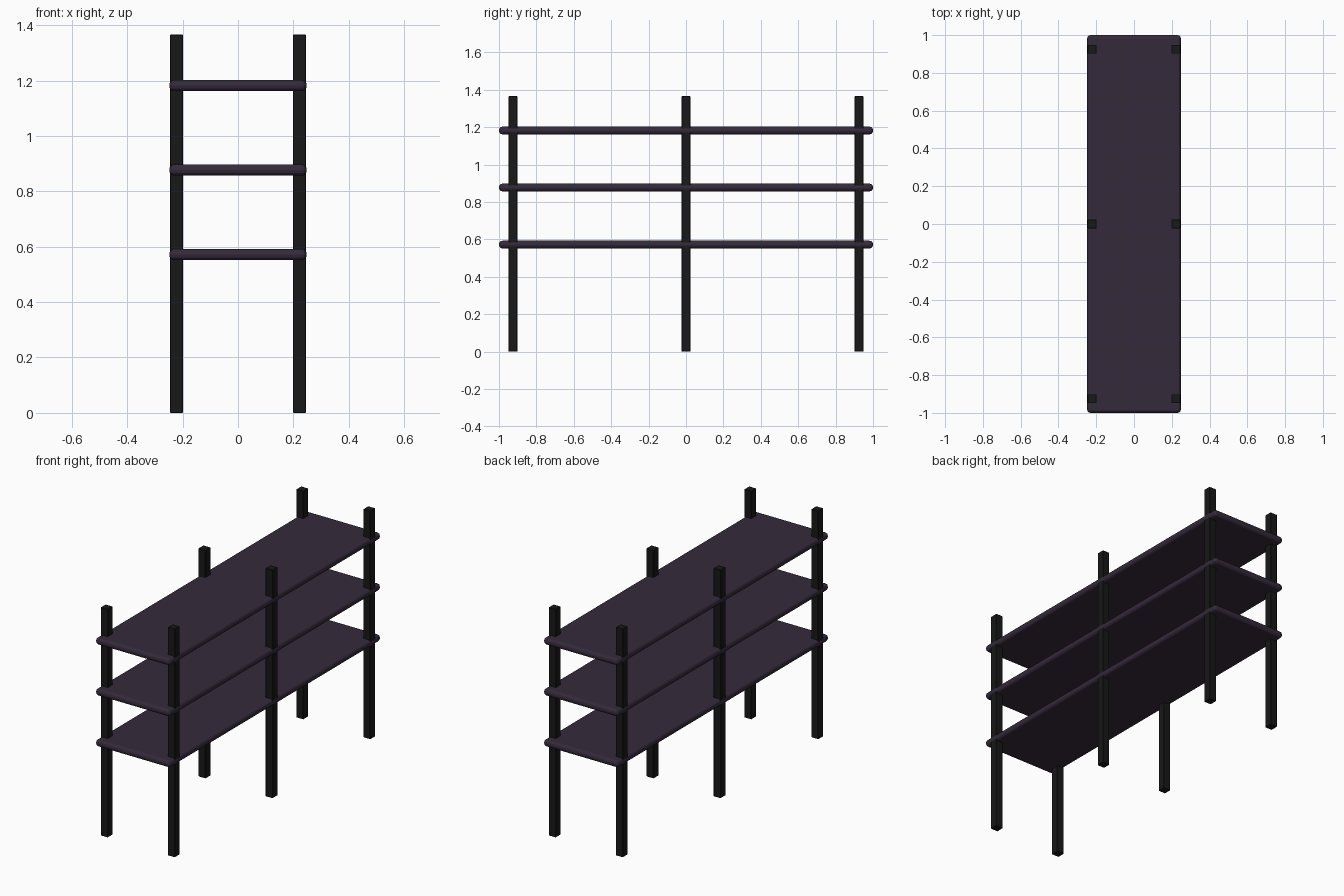
import bpy

if "Cube" in bpy.data.objects:
    bpy.data.objects.remove(bpy.data.objects["Cube"])

def material(name, rgb):
    m = bpy.data.materials.new(name)
    m.diffuse_color = (*rgb, 1)
    m.use_nodes = True
    m.node_tree.nodes["Principled BSDF"].inputs["Base Color"].default_value = m.diffuse_color
    return m

SHELF = material("dark_plum", (0.035, 0.023, 0.043))
POST = material("black", (0.009, 0.009, 0.009))

def bevelled_box(name, size, centre, bevel, segments, mat):
    bpy.ops.mesh.primitive_cube_add(size=1, location=centre)
    ob = bpy.context.object
    ob.name = name
    ob.scale = size
    bpy.ops.object.transform_apply(location=False, rotation=False, scale=True)
    mod = ob.modifiers.new("rounded_edges", 'BEVEL')
    mod.width = bevel
    mod.segments = segments
    ob.data.materials.append(mat)
    return ob

# Three long shelves with rounded edges
for name, z in (("lower", 0.572), ("middle", 0.877), ("upper", 1.182)):
    bevelled_box(name + "_shelf", (0.496, 2.0, 0.041), (0, 0, z), 0.018, 3, SHELF)

# Six square posts, passing through the shelves
for side, x in (("left", -0.222), ("right", 0.222)):
    for place, y in (("front", -0.925), ("centre", 0), ("back", 0.925)):
        bevelled_box(f"{place}_{side}_post", (0.047, 0.047, 1.366),
                     (x, y, 0.683), 0.002, 1, POST)
